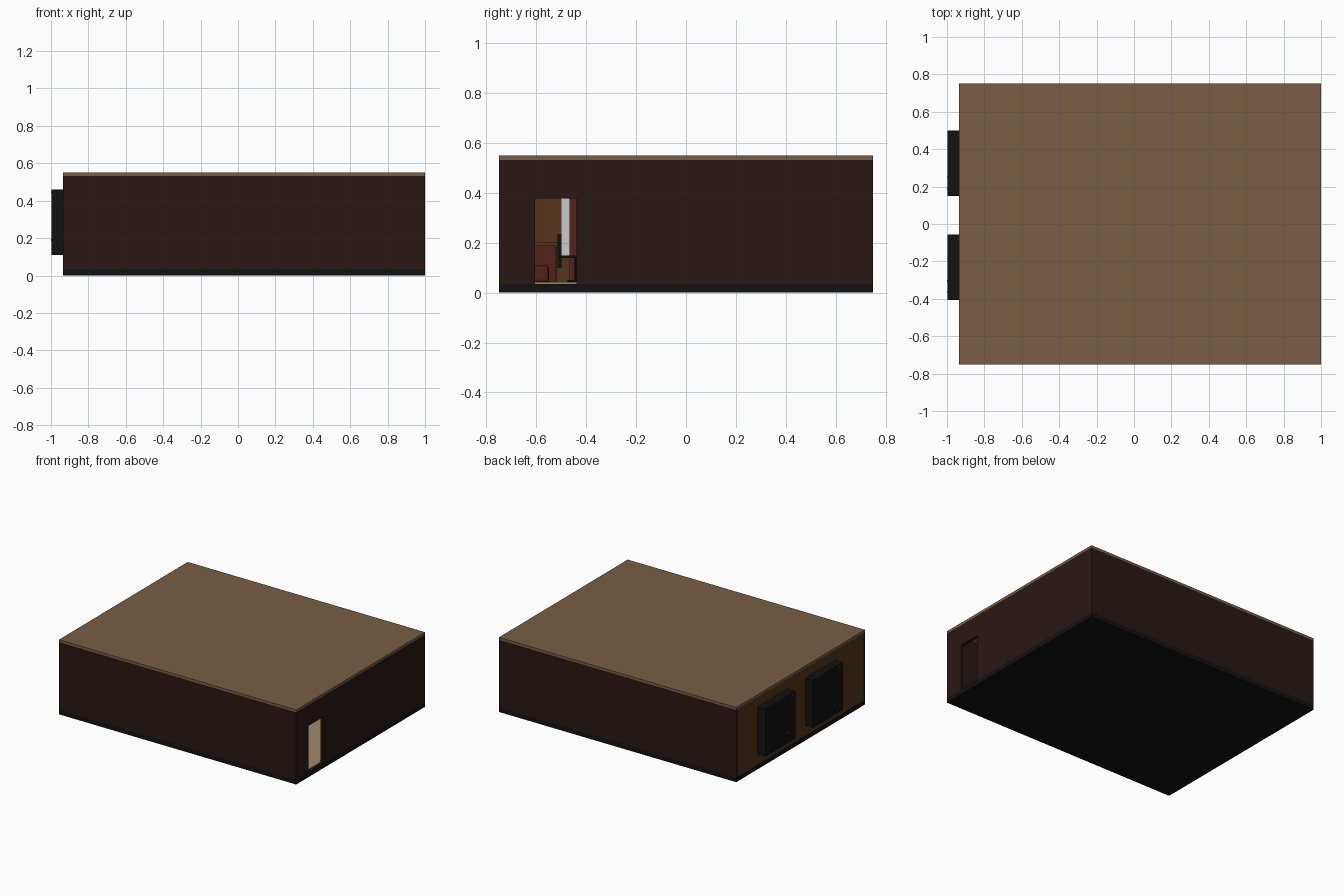
import bpy, math

if "Cube" in bpy.data.objects:
    bpy.data.objects.remove(bpy.data.objects["Cube"])

mats = {}
def mat(name, rgb):
    m = bpy.data.materials.new(name)
    m.diffuse_color = (*rgb, 1)
    m.use_nodes = True
    m.node_tree.nodes["Principled BSDF"].inputs["Base Color"].default_value = m.diffuse_color
    mats[name] = m

mat("roof_brown", (0.19, 0.11, 0.06))
mat("dark_wall", (0.022, 0.009, 0.007))
mat("warm_wood", (0.09, 0.035, 0.01))
mat("black", (0.006, 0.006, 0.006))
mat("tan_floor", (0.35, 0.25, 0.15))
mat("red", (0.09, 0.015, 0.01))
mat("green", (0.01, 0.12, 0.05))
mat("brass", (0.5, 0.35, 0.15))
mat("white", (1, 1, 1))

def box(name, x, y, z, m, bevel=0):
    bpy.ops.mesh.primitive_cube_add(size=1, location=[sum(r) / 2 for r in (x, y, z)])
    o = bpy.context.object
    o.name = name
    o.scale = [r[1] - r[0] for r in (x, y, z)]
    bpy.ops.object.transform_apply(location=False, rotation=False, scale=True)
    o.data.materials.append(mats[m])
    if bevel:
        b = o.modifiers.new("Bevel", 'BEVEL')
        b.width, b.segments = bevel, 2
    return o

def cyl(name, p, r, h, m, axis='Z', n=24):
    rot = (0, math.pi / 2, 0) if axis == 'X' else (0, 0, 0)
    bpy.ops.mesh.primitive_cylinder_add(vertices=n, radius=r, depth=h, location=p, rotation=rot)
    o = bpy.context.object
    o.name = name
    o.data.materials.append(mats[m])
    bpy.ops.object.shade_smooth_by_angle()
    return o

# Shell: base, floor, roof and walls
X0, X1, Y, T = -0.935, 1.0, 0.75, 0.02
box("base", (X0, X1), (-Y, Y), (0, 0.035), "black")
box("floor", (X0 + T, X1 - T), (-Y + T, Y - T), (0.035, 0.042), "tan_floor")
box("roof", (X0, X1), (-Y, Y), (0.532, 0.55), "roof_brown")
W = (0.035, 0.532)
box("front_wall", (X0, X1), (-Y, -Y + T), W, "dark_wall")
box("back_wall", (X0, X1), (Y - T, Y), W, "dark_wall")
box("left_wall", (X0, X0 + T), (-Y + T, Y - T), W, "warm_wood")
# Right wall in pieces around the doorway
R = (X1 - T, X1)
box("right_wall_front", R, (-Y + T, -0.605), W, "dark_wall")
box("right_wall_back", R, (-0.44, Y - T), W, "dark_wall")
box("door_lintel", R, (-0.605, -0.44), (0.378, 0.532), "dark_wall")

# Cabinets passing through the left wall
for y in (-0.23, 0.325):
    box("wall_cabinet", (-0.998, -0.9), (y - 0.175, y + 0.175), (0.11, 0.46), "black")
    for dy, z in ((-0.075, 0.19), (-0.135, 0.445)):
        cyl("cabinet_pin", (-0.9975, y + dy, z), 0.005, 0.005, "brass", 'X', 12)
    cyl("target_board", (-0.897, y, 0.285), 0.13, 0.01, "red", 'X', 32)

# Wall finish seen through the doorway
box("wood_panel", (-0.914, -0.908), (-0.73, -0.5), (0.2, 0.53), "warm_wood")
box("white_panel", (-0.914, -0.908), (-0.5, -0.468), (0.15, 0.53), "white")
box("red_column", (-0.914, -0.88), (-0.468, -0.42), (0.042, 0.532), "red")

# Booths and tables along the front wall
def table(x, y):
    cyl("table_top", (x, y, 0.145), 0.07, 0.01, "black")
    cyl("table_post", (x, y, 0.095), 0.008, 0.1, "black", n=12)
    cyl("table_foot", (x, y, 0.046), 0.035, 0.008, "black")

for x in (-0.7, -0.3, 0.1, 0.5):
    box("booth_seat", (x - 0.17, x + 0.17), (-0.72, -0.55), (0.042, 0.11), "red", 0.01)
    box("booth_back", (x - 0.17, x + 0.17), (-0.73, -0.68), (0.11, 0.22), "red", 0.01)
    table(x, -0.44)

# End sofa and chair
box("end_sofa_seat", (-0.9, -0.87), (-0.62, -0.52), (0.042, 0.19), "red", 0.005)
box("chair_back", (-0.65, -0.64), (-0.515, -0.5), (0.1, 0.235), "black")

# Games table in the middle of the room
box("games_table_frame", (-0.3, 0.3), (-0.12, 0.2), (0.12, 0.165), "warm_wood", 0.006)
box("games_table_cloth", (-0.27, 0.27), (-0.09, 0.17), (0.16, 0.167), "green")
for x in (-0.26, 0.26):
    for y in (-0.08, 0.16):
        box("games_table_leg", (x - 0.02, x + 0.02), (y - 0.02, y + 0.02), (0.042, 0.12), "warm_wood")

# Bar counter with stools along the back wall
box("counter_body", (-0.5, 0.75), (0.5, 0.58), (0.042, 0.17), "warm_wood")
box("counter_top", (-0.52, 0.77), (0.48, 0.6), (0.17, 0.185), "black")
for i in range(6):
    x = -0.4 + i * 0.21
    cyl("stool_seat", (x, 0.42, 0.135), 0.035, 0.018, "red")
    cyl("stool_post", (x, 0.42, 0.085), 0.006, 0.09, "black", n=12)
for z in (0.2, 0.3, 0.4):
    box("bar_shelf", (-0.5, 0.75), (0.68, 0.73), (z, z + 0.01), "warm_wood")
